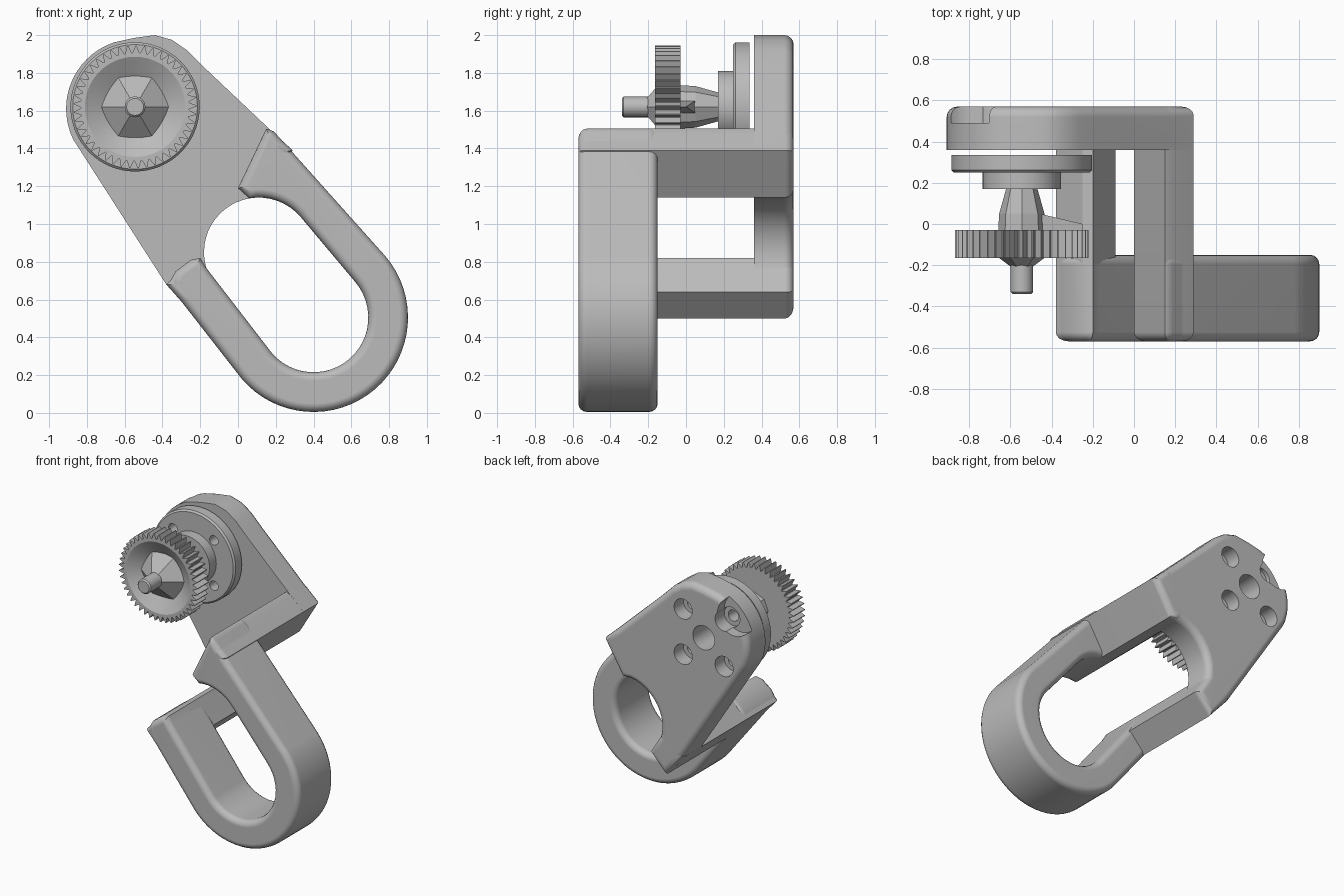
import bpy
import bmesh
from math import cos, sin, pi, radians
from mathutils import Matrix

if "Cube" in bpy.data.objects:
    bpy.data.objects.remove(bpy.data.objects["Cube"])

grey = bpy.data.materials.new("plain_grey")
grey.use_nodes = True
grey.diffuse_color = (0.5, 0.5, 0.5, 1)
grey.node_tree.nodes["Principled BSDF"].inputs["Base Color"].default_value = (0.5, 0.5, 0.5, 1)

HUB = (-0.545, 1.62)          # axis of the gear train in x, z
BACK, FRONT = 0.57, -0.57     # overall depth


def finish(name, bm):
    bmesh.ops.recalc_face_normals(bm, faces=bm.faces)
    mesh = bpy.data.meshes.new(name)
    bm.to_mesh(mesh)
    bm.free()
    mesh.materials.append(grey)
    obj = bpy.data.objects.new(name, mesh)
    bpy.context.collection.objects.link(obj)
    return obj


def arc(centre, r, start, end, steps):
    angles = [radians(start + (end - start) * i / steps) for i in range(steps + 1)]
    return [(centre[0] + r * cos(a), centre[1] + r * sin(a)) for a in angles]


def prism(name, outline, y0, y1, round_ends=(), radius=0.05):
    """Extrude an x-z outline along y, rounding the rims at the given ends."""
    bm = bmesh.new()
    face = bm.faces.new([bm.verts.new((x, y0, z)) for x, z in outline])
    new = bmesh.ops.extrude_face_region(bm, geom=[face])["geom"]
    for v in new:
        if isinstance(v, bmesh.types.BMVert):
            v.co.y = y1
    rims = [e for e in bm.edges
            if any(all(abs(v.co.y - y) < 1e-5 for v in e.verts) for y in round_ends)]
    if rims:
        bmesh.ops.recalc_face_normals(bm, faces=bm.faces)
        bmesh.ops.bevel(bm, geom=rims, offset=radius, segments=4, profile=0.5,
                        affect='EDGES', clamp_overlap=False)
    return finish(name, bm)


def lathe(name, profile, sides, centre=HUB):
    """Revolve (radius, y) points about a line along y; the ends are capped."""
    bm = bmesh.new()
    rings = []
    for r, y in profile:
        rings.append([bm.verts.new((centre[0] + r * cos(2 * pi * i / sides), y,
                                    centre[1] + r * sin(2 * pi * i / sides)))
                      for i in range(sides)])
    for a, b in zip(rings, rings[1:]):
        for i in range(sides):
            j = (i + 1) % sides
            bm.faces.new((a[i], a[j], b[j], b[i]))
    bm.faces.new(rings[0])
    bm.faces.new(rings[-1])
    return finish(name, bm)


def drill(obj, r, y0, y1, centre, sides=32):
    cutter = lathe("cutter", [(r, y0), (r, y1)], sides, centre)
    cutter.hide_render = True
    mod = obj.modifiers.new("hole", 'BOOLEAN')
    mod.operation = 'DIFFERENCE'
    mod.solver = 'EXACT'
    mod.object = cutter
    bpy.context.view_layer.objects.active = obj
    bpy.ops.object.modifier_apply(modifier=mod.name)
    bpy.data.objects.remove(cutter)


# Shared circles of the slotted body
LOW, HIGH = (0.40, 0.505), (0.11, 0.85)
OUTER, INNER = 0.50, 0.29
TILT = 40.5

# Back plate with the upper half of the slot cut from its lower edge
plate_outline = (
    arc((-0.54, 1.61), 0.37, 206, 108, 18)
    + [(-0.55, 1.985), (-0.44, 2.0), (-0.35, 1.975), (-0.27, 1.92), (-0.18, 1.83),
       (0.18, 1.49), (0.29, 1.39), (0.14, 1.14)]
    + arc(HIGH, INNER, 92, 222, 18)
    + [(-0.22, 0.5), (-0.38, 0.68)]
)
plate = prism("back_plate", plate_outline, BACK, 0.36, [BACK])

# Front hook: two arms joined by a round bottom
hook_outline = (
    [(0.0, 1.19), (0.15, 1.505), (0.19, 1.49)]
    + arc(LOW, OUTER, TILT, TILT - 180, 32)
    + [(-0.37, 0.68), (-0.33, 0.75), (-0.25, 0.81), (-0.20, 0.82), (-0.17, 0.77)]
    + arc(LOW, INNER, TILT - 180, TILT, 24)
    + arc(HIGH, INNER, TILT, 100, 8)
)
hook = prism("front_hook", hook_outline, FRONT, -0.15, [FRONT, -0.15], 0.045)

# Bridges joining the hook arms to the plate
upper_bridge = prism("upper_bridge",
                     [(0.0, 1.19), (0.15, 1.505), (0.19, 1.48), (0.29, 1.39), (0.14, 1.14), (0.06, 1.14)],
                     FRONT, BACK, [FRONT, BACK], 0.045)
lower_bridge = prism("lower_bridge",
                     [(-0.38, 0.68), (-0.25, 0.81), (-0.20, 0.82), (-0.17, 0.77), (-0.09, 0.64), (-0.22, 0.5)],
                     FRONT, BACK, [FRONT, BACK], 0.045)

# Flange with stepped collar
flange = lathe("flange", [(0.19, 0.17), (0.19, 0.25), (0.33, 0.25), (0.342, 0.262),
                          (0.342, 0.335)], 64)

# Screw holes: bores through plate and flange, counterbores in the back
drill(plate, 0.09, 0.2, 0.7, HUB)
for corner in (45, 135, 225, 315):
    spot = (HUB[0] + 0.24 * cos(radians(corner)), HUB[1] + 0.24 * sin(radians(corner)))
    drill(plate, 0.075, 0.46, 0.7, spot)
    drill(plate, 0.042, 0.2, 0.8, spot)
    drill(flange, 0.035, 0.1, 0.5, spot)
# Scalloped recess on the upper rim
drill(plate, 0.14, 0.49, 0.75, (-0.80, 1.84))

# Neck between collar and gear
neck = lathe("neck", [(0.115, -0.04), (0.11, 0.05), (0.075, 0.175)], 8)

# Spur gear: toothed rim with a dished front
TEETH = 45
bm = bmesh.new()
gear_rings = []
for y in (-0.165, -0.03):
    ring = []
    for i in range(TEETH * 4):
        r = 0.325 if i % 4 in (0, 1) else 0.287
        a = 2 * pi * (i + (0.25 if i % 2 == 0 else -0.25)) / (TEETH * 4)
        ring.append(bm.verts.new((HUB[0] + r * cos(a), y, HUB[1] + r * sin(a))))
    gear_rings.append(ring)
for r, y in ((0.265, -0.165), (0.10, -0.07)):
    gear_rings.insert(0, [bm.verts.new((HUB[0] + r * cos(2 * pi * i / (TEETH * 4)), y,
                                        HUB[1] + r * sin(2 * pi * i / (TEETH * 4))))
                          for i in range(TEETH * 4)])
for a, b in zip(gear_rings, gear_rings[1:]):
    for i in range(TEETH * 4):
        j = (i + 1) % (TEETH * 4)
        bm.faces.new((a[i], a[j], b[j], b[i]))
bm.faces.new(gear_rings[0])
bm.faces.new(gear_rings[-1])
gear = finish("spur_gear", bm)

# Faceted boss inside the dish, and the axle
boss = lathe("gear_boss", [(0.19, -0.06), (0.19, -0.105), (0.05, -0.21)], 6)
axle = lathe("axle", [(0.045, -0.34), (0.055, -0.33), (0.055, 0.0)], 24)

# Thin web from neck to gear
web = prism("neck_web", [(-0.50, 1.58), (-0.50, 1.66), (-0.25, 1.62)], -0.035, 0.0)
for v in web.data.vertices:
    if v.co.x < -0.4 and v.co.y > -0.01:
        v.co.y = 0.06

# Smooth shading on the rounded parts
for obj in (plate, hook, upper_bridge, lower_bridge, flange, axle):
    bpy.ops.object.select_all(action='DESELECT')
    obj.select_set(True)
    bpy.context.view_layer.objects.active = obj
    bpy.ops.object.shade_smooth_by_angle(angle=radians(32))
    weighted = obj.modifiers.new("weighted_normals", 'WEIGHTED_NORMAL')
    weighted.keep_sharp = True
